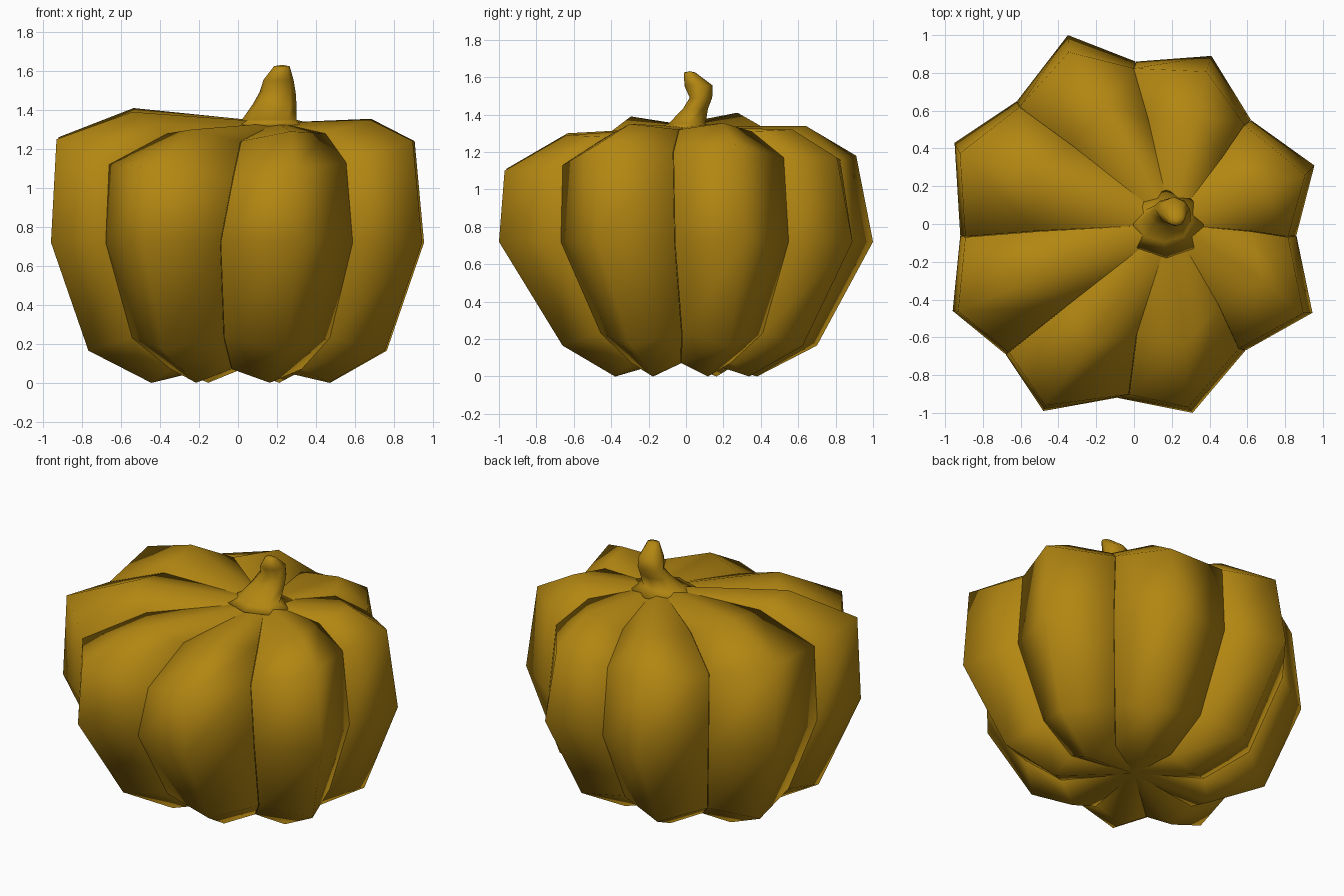
import bpy, bmesh, math

if "Cube" in bpy.data.objects:
    bpy.data.objects.remove(bpy.data.objects["Cube"])

mat = bpy.data.materials.new("ochre")
mat.diffuse_color = (0.45, 0.24, 0.006, 1)
mat.use_nodes = True
mat.node_tree.nodes["Principled BSDF"].inputs["Base Color"].default_value = mat.diffuse_color


def make(name, rings, low, high):
    """Loft rings of points, closing both ends with fans."""
    bm = bmesh.new()
    vs = [[bm.verts.new(p) for p in r] for r in rings]
    n = len(rings[0])
    for a, b in zip(vs, vs[1:]):
        for i in range(n):
            j = (i + 1) % n
            bm.faces.new((a[i], a[j], b[j], b[i]))
    lo, hi = bm.verts.new(low), bm.verts.new(high)
    for i in range(n):
        j = (i + 1) % n
        bm.faces.new((vs[0][j], vs[0][i], lo))
        bm.faces.new((vs[-1][i], vs[-1][j], hi))
    for f in bm.faces:
        f.smooth = True
    bmesh.ops.recalc_face_normals(bm, faces=bm.faces)
    me = bpy.data.meshes.new(name)
    bm.to_mesh(me)
    bm.free()
    me.materials.append(mat)
    ob = bpy.data.objects.new(name, me)
    bpy.context.collection.objects.link(ob)
    return ob


# Pumpkin body: (x, y, upper z, top z) at the widest level, ridge then valley
plan = [
    (0.955, 0.31, 1.24, 1.355), (0.62, 0.55, 1.17, 1.31),
    (0.41, 0.89, 1.17, 1.32), (0.01, 0.86, 1.16, 1.29),
    (-0.35, 1.00, 1.18, 1.34), (-0.62, 0.65, 1.2, 1.33),
    (-0.95, 0.43, 1.26, 1.41), (-0.92, -0.06, 1.2, 1.35),
    (-0.96, -0.46, 1.25, 1.39), (-0.68, -0.69, 1.12, 1.28),
    (-0.48, -0.99, 1.11, 1.30), (-0.09, -0.92, 1.05, 1.24),
    (0.31, -1.00, 1.10, 1.29), (0.59, -0.67, 1.13, 1.28),
    (0.945, -0.47, 1.24, 1.35), (0.86, -0.06, 1.2, 1.32),
]
rings = [[], [], [], [], []]
TX, TY = 0.2, 0.0
GAP = 0.0015
for k, (x, y, zu, zt) in enumerate(plan):
    v = k % 2
    t = 0.36
    ux = x * 0.96 - 0.01 + (0.07 if k == 11 else 0)
    uy = y * 0.97 - 0.01 if v else y * 0.94 - 0.03
    column = [
        (x * (0.53 if v else 0.48) + 0.015, y * (0.43 if v else 0.38), 0.07 if v else 0.0),
        (x * 0.80, y * (0.71 if v else 0.68) + 0.02, 0.23 if v else 0.165),
        (x, y, 0.72),
        (ux, uy, zu),
        (x + (TX - x) * t, y + (TY - y) * t, zt),
    ]
    tl = math.hypot(x, y)
    tx, ty = -y / tl * GAP, x / tl * GAP
    for r, (px, py, pz) in zip(rings, column):
        if v:  # narrow groove where neighbouring lobes meet
            d = 0.94
            zin = pz + (0.03 if pz < 0.5 else -0.03)
            r += [(px - tx, py - ty, pz), (px * d, py * d, zin), (px + tx, py + ty, pz)]
        else:
            r.append((px, py, pz))
make("pumpkin_body", rings, (0, 0, 0.11), (TX, TY, 1.335))

# Bent stem with flared foot: (centre x, centre y, z, radius x, radius y)
stem = [(0.17, 0.0, 1.325, 0.22, 0.18), (0.16, 0.005, 1.35, 0.14, 0.10),
        (0.188, 0.05, 1.43, 0.112, 0.067), (0.203, 0.08, 1.49, 0.093, 0.06),
        (0.208, 0.067, 1.555, 0.077, 0.076), (0.225, 0.02, 1.625, 0.04, 0.03)]
srings = [[(cx + rx * math.cos(i * math.pi / 4), cy + ry * math.sin(i * math.pi / 4), z)
           for i in range(8)] for cx, cy, z, rx, ry in stem]
make("stem", srings, (0.16, 0.0, 1.30), (0.225, 0.02, 1.632))
